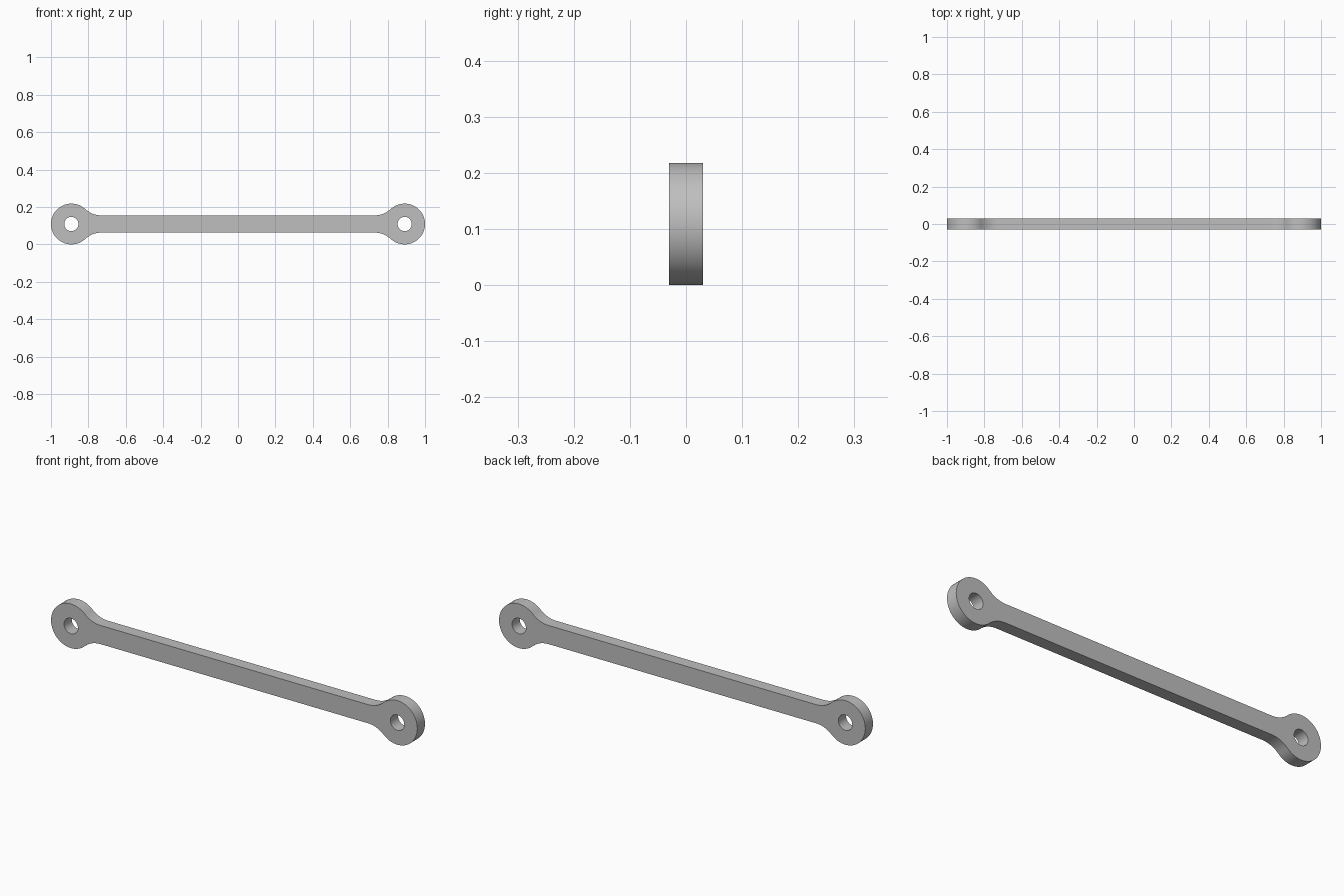
import bpy, bmesh
from math import pi, cos, sin, atan2, radians, sqrt

cube = bpy.data.objects.get("Cube")
if cube:
    bpy.data.objects.remove(cube, do_unlink=True)

EYE_R, HOLE_R, BAR_H, DEPTH = 0.109, 0.038, 0.046, 0.06
EYE_X = 1 - EYE_R
FILLET_R = 0.128

# Fillet circle touching both the eye and the straight bar edge
fillet_z = BAR_H + FILLET_R
fillet_x = EYE_X - sqrt((EYE_R + FILLET_R) ** 2 - fillet_z ** 2)


def arc(cx, cz, r, start, end, steps):
    return [(cx + r * cos(start + (end - start) * i / steps),
             cz + r * sin(start + (end - start) * i / steps))
            for i in range(steps + 1)]


# Outline: eye end cap, then fillet, mirrored into the four quadrants
touch = atan2(fillet_z, fillet_x - EYE_X)
quarter = (arc(EYE_X, 0, EYE_R, 0, touch, 28)
           + arc(fillet_x, fillet_z, FILLET_R, touch - pi, -pi / 2, 14)[1:])
upper = quarter + [(-x, z) for x, z in reversed(quarter)]
outline = upper + [(x, -z) for x, z in reversed(upper[1:-1])]
holes = [arc(s * EYE_X, 0, HOLE_R, 0, 2 * pi, 40)[:-1] for s in (-1, 1)]

# Fill the outline around the pin holes and extrude it to the bar's depth
bm = bmesh.new()
edges = []
for loop in [outline] + holes:
    verts = [bm.verts.new((x, -DEPTH / 2, z + EYE_R)) for x, z in loop]
    edges += [bm.edges.new((verts[i - 1], verts[i])) for i in range(len(verts))]
bmesh.ops.triangle_fill(bm, edges=edges, use_beauty=True, use_dissolve=False)
result = bmesh.ops.extrude_face_region(bm, geom=bm.faces[:], use_keep_orig=True)
moved = [g for g in result["geom"] if isinstance(g, bmesh.types.BMVert)]
bmesh.ops.translate(bm, verts=moved, vec=(0, DEPTH, 0))
bmesh.ops.recalc_face_normals(bm, faces=bm.faces[:])
mesh = bpy.data.meshes.new("link_bar")
bm.to_mesh(mesh)
bm.free()

link = bpy.data.objects.new("link_bar", mesh)
bpy.context.collection.objects.link(link)

# Plain grey metal
grey = bpy.data.materials.new("grey_metal")
grey.use_nodes = True
colour = (0.52, 0.52, 0.52, 1)
grey.diffuse_color = colour
grey.node_tree.nodes["Principled BSDF"].inputs["Base Color"].default_value = colour
mesh.materials.append(grey)

# Smooth rims with crisp front and back edges
bpy.ops.object.select_all(action="DESELECT")
link.select_set(True)
bpy.context.view_layer.objects.active = link
bpy.ops.object.shade_smooth_by_angle(angle=radians(30))
